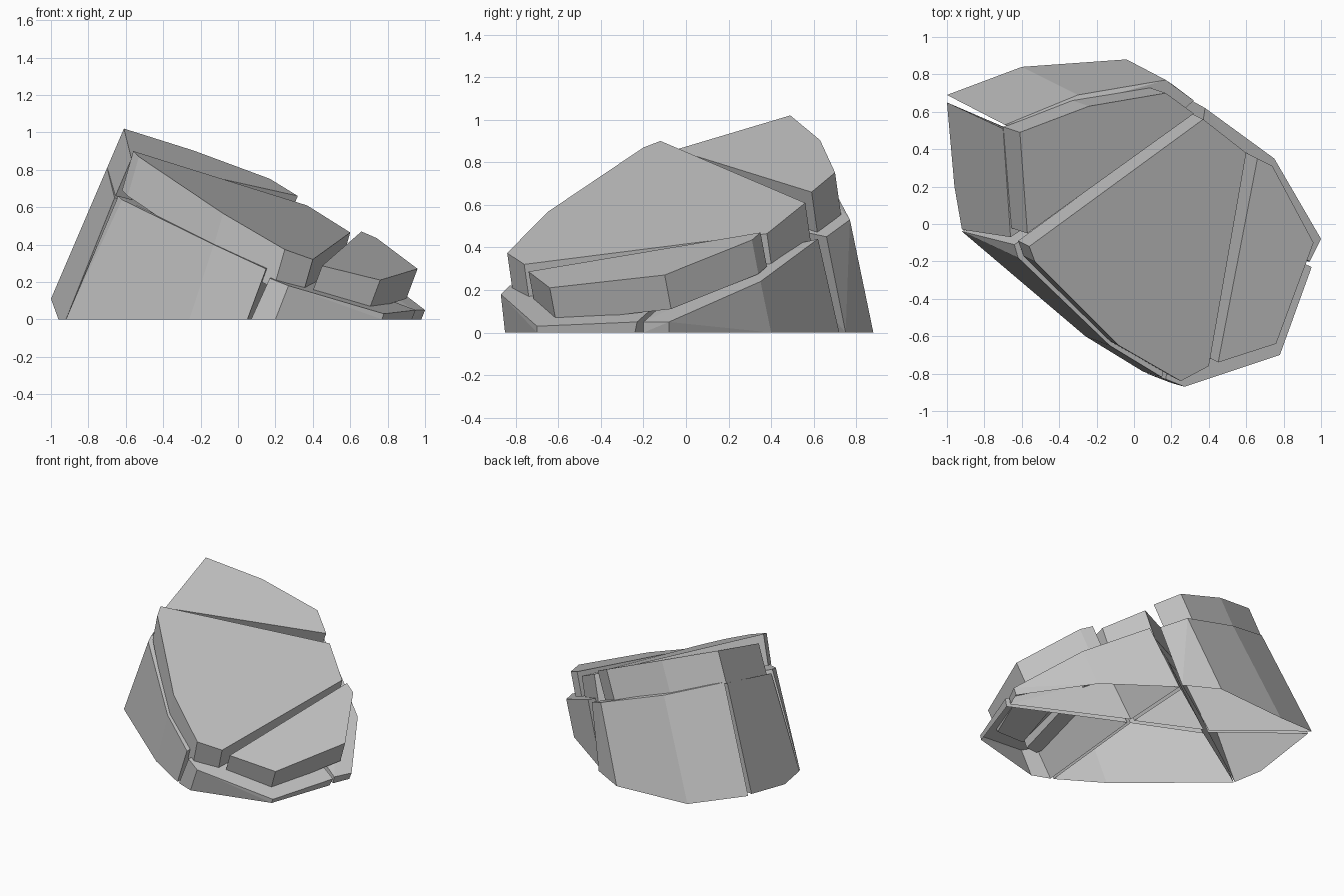
import bpy
import bmesh
import math
from mathutils import Vector

old_cube = bpy.data.objects.get("Cube")
if old_cube:
    bpy.data.objects.remove(old_cube, do_unlink=True)

# Single stone colour
stone = bpy.data.materials.new("grey_stone")
stone.use_nodes = True
stone_colour = (0.55, 0.55, 0.55, 1)
stone.diffuse_color = stone_colour
stone.node_tree.nodes["Principled BSDF"].inputs["Base Color"].default_value = stone_colour


def chunk(name, points, open_below=False):
    """Flat-faced convex block of stone around the given corner points."""
    bm = bmesh.new()
    for point in points:
        bm.verts.new(point)
    result = bmesh.ops.convex_hull(bm, input=bm.verts[:])
    unused = {item for key in ("geom_interior", "geom_unused") for item in result[key]}
    loose = [item for item in unused if isinstance(item, bmesh.types.BMVert)]
    bmesh.ops.delete(bm, geom=loose, context="VERTS")
    bmesh.ops.recalc_face_normals(bm, faces=bm.faces[:])
    if open_below:
        underside = [face for face in bm.faces if face.normal.z < -0.6]
        bmesh.ops.delete(bm, geom=underside, context="FACES")
    bmesh.ops.dissolve_limit(bm, angle_limit=math.radians(3),
                             verts=bm.verts[:], edges=bm.edges[:])
    mesh = bpy.data.meshes.new(name)
    bm.to_mesh(mesh)
    bm.free()
    mesh.materials.append(stone)
    block = bpy.data.objects.new(name, mesh)
    bpy.context.collection.objects.link(block)


def slab(name, outline, height, slope_x, slope_y, sink):
    """Tilted top layer: an outline laid on a sloping plane, extruded downward."""
    start_x, start_y = outline[0]
    top = [Vector((x, y, height + slope_x * (x - start_x) + slope_y * (y - start_y)))
           for x, y in outline]
    chunk(name, top + [corner + Vector(sink) for corner in top])


def base_block(name, footprint, rim):
    """Lower layer: a footprint on the ground joined to a raised rim, hollow below."""
    chunk(name, [(x, y, 0) for x, y in footprint] + rim, open_below=True)


# Upper layer: three tilted slabs with cracks between them
slab("main_slab",
     [(-.56, -.12), (.37, .56), (.6, .38), (.4, -.76), (.25, -.84), (-.08, -.65), (-.53, -.2)],
     height=.9, slope_x=-.465, slope_y=.208, sink=(-.06, .03, -.21))

slab("back_slab",
     [(-.61, .49), (-.24, .63), (.17, .7), (.32, .59), (-.57, -.05)],
     height=1.02, slope_x=-.416, slope_y=.268, sink=(-.09, .03, -.21))

slab("low_side_slab",
     [(.66, .35), (.74, .31), (.96, -.1), (.76, -.64), (.45, -.74)],
     height=.47, slope_x=-.32, slope_y=.23, sink=(-.06, .03, -.16))

# Lower layer: six hollow blocks split by two long crossing cracks and a short one
base_block("front_base",
           [(-.92, -.04), (-.26, -.6), (.05, -.79), (.14, .13), (-.33, .34)],
           [(-.64, -.11, .66), (-.62, -.18, .64), (-.13, -.65, .4), (.15, -.82, .27),
            (.28, .07, .34), (-.1, .24, .52)])

base_block("front_corner_base",
           [(.07, -.8), (.2, -.85), (.77, -.7), (.93, -.24), (.16, .12)],
           [(.17, -.83, .22), (.27, -.87, .18), (.78, -.7, .03),
            (.95, -.23, .05), (.29, .05, .3)])

base_block("side_base",
           [(.17, .17), (.93, -.2), (.98, -.08), (.65, .4), (.2, .72)],
           [(.3, .1, .32), (.94, -.2, .05), (1, -.08, .05),
            (.75, .35, .24), (.38, .62, .44)])

base_block("middle_base",
           [(.14, .17), (.17, .7), (-.3, .38)],
           [(.28, .12, .34), (.33, .57, .43), (-.07, .27, .52)])

base_block("end_base",
           [(-.92, -.03), (-.96, .2), (-.35, .37)],
           [(-1, .65, .11), (-.66, -.07, .65), (-.7, .51, .81), (-.13, .27, .53)])

base_block("back_base",
           [(-.6, .84), (-.04, .88), (.2, .75), (-.34, .39)],
           [(-1, .69, .11), (-.69, .53, .82), (-.3, .69, .68),
            (.17, .77, .53), (.32, .66, .45), (-.1, .29, .53)])
